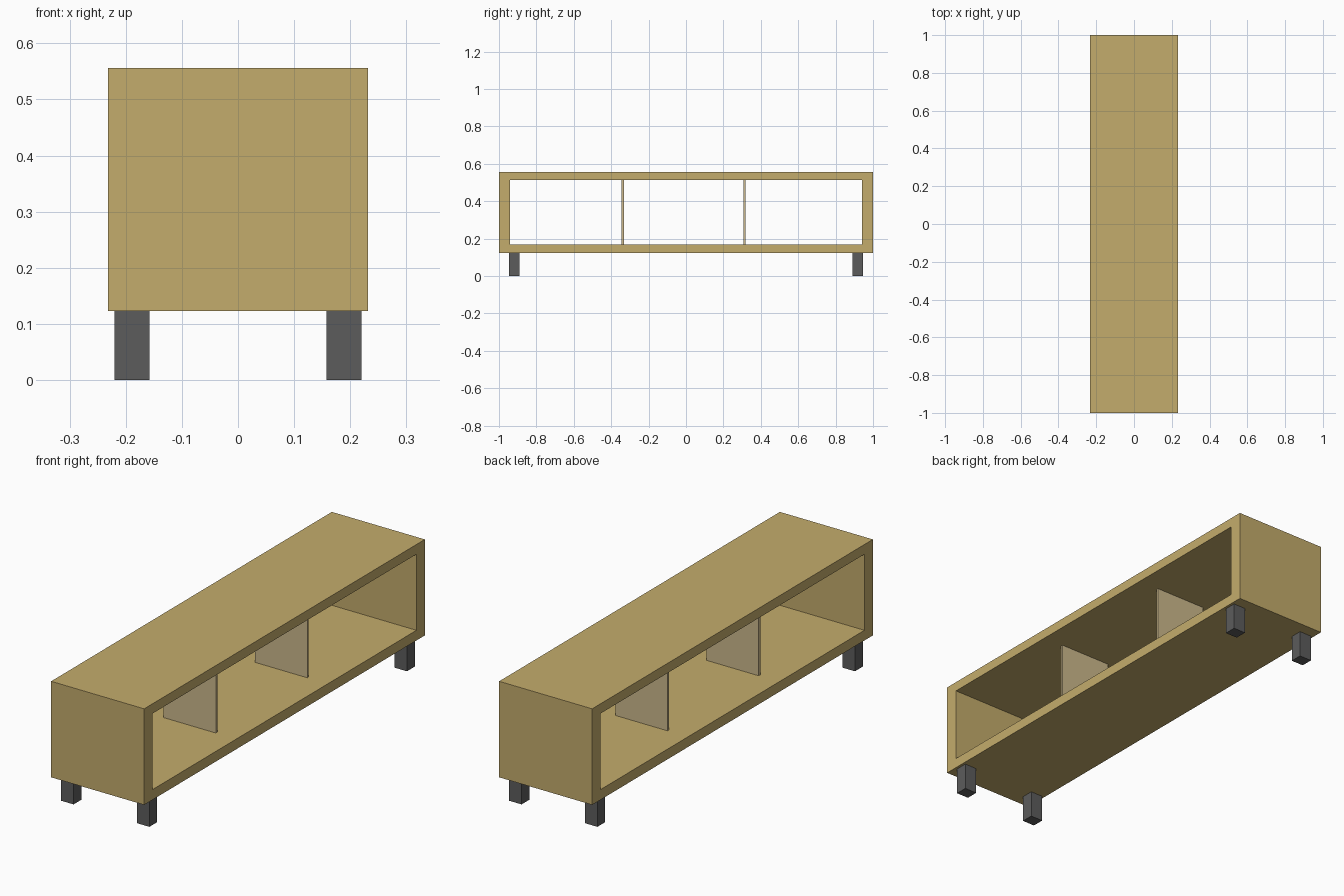
import bpy, bmesh
from mathutils import Vector

if "Cube" in bpy.data.objects:
    bpy.data.objects.remove(bpy.data.objects["Cube"])


def material(name, srgb):
    lin = [((c / 255 + 0.055) / 1.055) ** 2.4 for c in srgb]
    m = bpy.data.materials.new(name)
    m.diffuse_color = (*lin, 1)
    m.use_nodes = True
    m.node_tree.nodes["Principled BSDF"].inputs["Base Color"].default_value = m.diffuse_color
    return m


wood = material("oak", (196, 172, 108))
pale = material("pale oak", (204, 185, 140))
dark = material("dark grey", (92, 92, 92))


def finish(name, bm, mat):
    bmesh.ops.recalc_face_normals(bm, faces=bm.faces)
    me = bpy.data.meshes.new(name)
    bm.to_mesh(me)
    bm.free()
    me.materials.append(mat)
    bpy.context.collection.objects.link(bpy.data.objects.new(name, me))


def box(name, lo, hi, mat):
    lo, hi = Vector(lo), Vector(hi)
    bm = bmesh.new()
    bmesh.ops.create_cube(bm, size=1)
    bmesh.ops.scale(bm, vec=hi - lo, verts=bm.verts)
    bmesh.ops.translate(bm, vec=(lo + hi) / 2, verts=bm.verts)
    finish(name, bm, mat)


# Cabinet body: rectangular frame open on both long sides
def ring(bm, x, y, z0, z1):
    return [bm.verts.new((x, *p)) for p in ((-y, z0), (y, z0), (y, z1), (-y, z1))]


W = 0.232
bm = bmesh.new()
loops = [ring(bm, -W, 1.0, 0.123, 0.556), ring(bm, W, 1.0, 0.123, 0.556),
         ring(bm, W, 0.94, 0.169, 0.512), ring(bm, -W, 0.94, 0.169, 0.512)]
for k in range(4):
    a, b = loops[k], loops[(k + 1) % 4]
    for i in range(4):
        j = (i + 1) % 4
        bm.faces.new((a[i], a[j], b[j], b[i]))
finish("cabinet_body", bm, wood)

# Thin dividers, set back from both openings
for name, y0, y1 in (("front_divider", -0.344, -0.332), ("back_divider", 0.308, 0.318)):
    box(name, (-0.13, y0, 0.169), (0.13, y1, 0.512), pale)

# Four square legs
for sx, side in ((-1, "left"), (1, "right")):
    for sy, end in ((-1, "front"), (1, "back")):
        x, y = sx * 0.189, sy * 0.918
        box(f"{end}_{side}_leg", (x - 0.031, y - 0.028, 0), (x + 0.031, y + 0.028, 0.123), dark)
